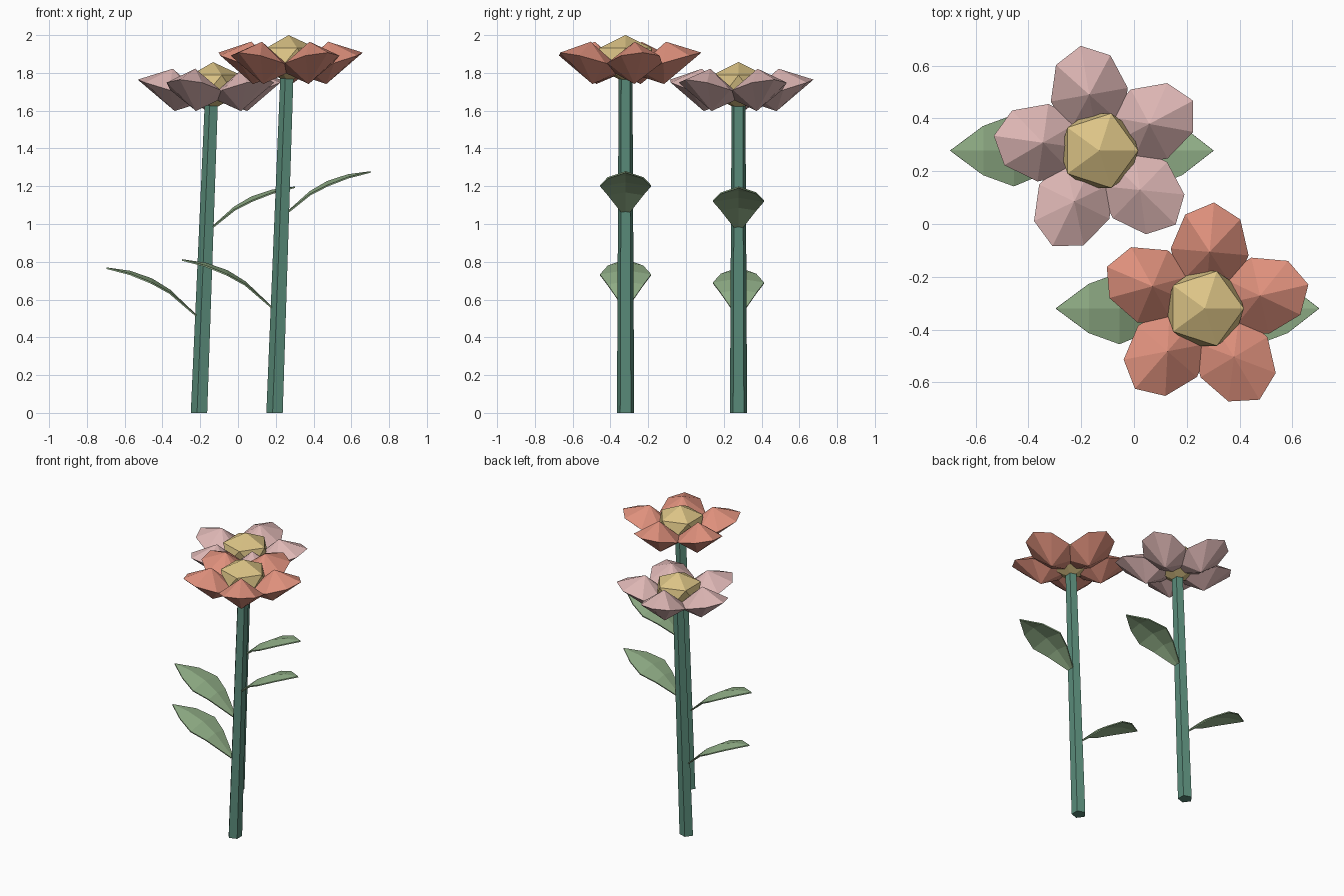
import bpy, bmesh, math
from mathutils import Vector, Matrix

if "Cube" in bpy.data.objects:
    bpy.data.objects.remove(bpy.data.objects["Cube"])


def material(name, rgb):
    lin = [((c / 255 + 0.055) / 1.055) ** 2.4 for c in rgb]
    m = bpy.data.materials.new(name)
    m.diffuse_color = (*lin, 1.0)
    m.use_nodes = True
    m.node_tree.nodes["Principled BSDF"].inputs["Base Color"].default_value = m.diffuse_color
    return m


STEM = material("stem green", (90, 140, 122))
LEAF = material("leaf green", (147, 177, 137))
GOLD = material("soft gold", (220, 196, 134))
CORAL = material("coral", (222, 144, 124))
PINK = material("dusty pink", (221, 182, 180))


def finish(bm, name, mat):
    bmesh.ops.recalc_face_normals(bm, faces=bm.faces)
    mesh = bpy.data.meshes.new(name)
    bm.to_mesh(mesh)
    bm.free()
    mesh.materials.append(mat)
    ob = bpy.data.objects.new(name, mesh)
    bpy.context.collection.objects.link(ob)
    return ob


# Leaning five-sided stem, slightly tapered
def make_stem(name, bottom, top):
    bm = bmesh.new()
    rings = []
    for centre, r in ((bottom, 0.048), (top, 0.038)):
        angles = [math.radians(36 + 72 * i) for i in range(5)]
        rings.append([bm.verts.new(centre + Vector((r * math.cos(a), r * math.sin(a), 0)))
                      for a in angles])
    for i in range(5):
        j = (i + 1) % 5
        bm.faces.new((rings[0][i], rings[0][j], rings[1][j], rings[1][i]))
    bm.faces.new(rings[0])
    bm.faces.new(rings[1])
    finish(bm, name, STEM)


# Petal: eight-sided faceted lens whose rim rises towards the tip
def make_petal(name, centre, angle, mat):
    bm = bmesh.new()
    rim = []
    for i in range(8):
        a = math.tau * i / 8
        x = 0.188 * math.cos(a)
        rim.append(bm.verts.new((0.215 + x, 0.148 * math.sin(a), 0.29 * x)))
    top = bm.verts.new((0.215, 0, 0.112))
    low = bm.verts.new((0.205, 0, -0.112))
    for i in range(8):
        j = (i + 1) % 8
        bm.faces.new((rim[i], rim[j], top))
        bm.faces.new((rim[j], rim[i], low))
    bm.transform(Matrix.Translation(centre) @ Matrix.Rotation(math.radians(angle), 4, 'Z'))
    finish(bm, name, mat)


# Flower centre: squashed icosahedron
def make_centre(name, centre):
    bm = bmesh.new()
    bmesh.ops.create_icosphere(bm, subdivisions=1, radius=1.0)
    bm.transform(Matrix.Translation(centre) @ Matrix.Diagonal((0.166, 0.166, 0.125, 1)))
    finish(bm, name, GOLD)


# Leaf: arched blade with a raised midrib; (distance, height, half width)
LEAF_ROWS = [(0, 0, 0.012), (0.14, 0.28 * 0.475, 0.095), (0.235, 0.192, 0.135),
             (0.35, 0.232, 0.093), (0.475, 0.25, 0)]


def make_leaf(name, base, side, stretch, rise):
    bm = bmesh.new()
    rows = []
    for d, h, w in LEAF_ROWS:
        x, z = side * d * stretch, h * rise
        mid = bm.verts.new(base + Vector((x, 0, z)))
        if w == 0:
            rows.append((mid, mid, mid))
            continue
        drop = 0.16 * w
        edge = [bm.verts.new(base + Vector((x, s * w, z - drop))) for s in (-1, 1)]
        rows.append((edge[0], mid, edge[1]))
    for a, b in zip(rows, rows[1:]):
        for k in (0, 1):
            loop = list(dict.fromkeys((a[k], a[k + 1], b[k + 1], b[k])))
            bm.faces.new(loop)
    ob = finish(bm, name, LEAF)
    mod = ob.modifiers.new("thickness", 'SOLIDIFY')
    mod.thickness = 0.008
    mod.offset = 0


def make_flower(label, root_x, y, head_z, turn, petal_mat):
    head_x = root_x + 0.07
    head = Vector((head_x, y, head_z))
    make_stem(label + "_stem", Vector((root_x, y, 0)), Vector((head_x - 0.003, y, head_z)))
    for i in range(5):
        make_petal(f"{label}_petal_{i + 1}", head, turn + 72 * i, petal_mat)
    make_centre(label + "_centre", head + Vector((0, 0, 0.022)))
    # One high leaf on the right, one low leaf on the left
    for part, frac, side, gap, stretch, rise in (
            ("right_leaf", 0.567, 1, 0.012, 0.955, 0.9),
            ("left_leaf", 0.302, -1, 0.04, 1.0, 1.0)):
        x = root_x + 0.067 * frac + side * gap
        make_leaf(f"{label}_{part}", Vector((x, y, head_z * frac)), side, stretch, rise)


make_flower("coral_flower", 0.198, -0.32, 1.853, 85, CORAL)
make_flower("pink_flower", -0.202, 0.278, 1.71, 100, PINK)
